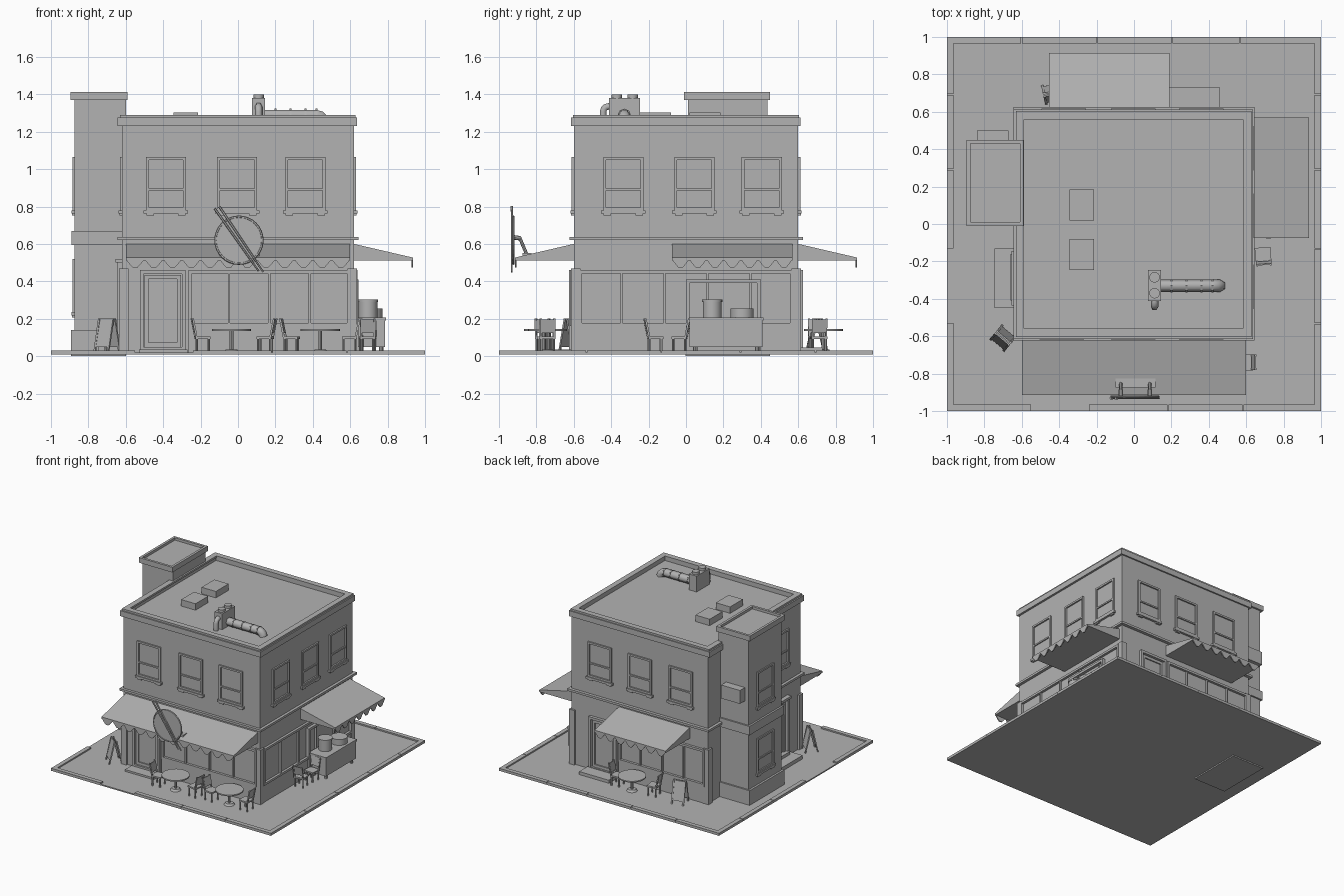
import bpy, bmesh, math
from mathutils import Matrix, Vector

if "Cube" in bpy.data.objects:
    bpy.data.objects.remove(bpy.data.objects["Cube"])

I = Matrix.Identity(4)

def finish(name, bm, M=I, smooth=False):
    bmesh.ops.transform(bm, matrix=M, verts=bm.verts)
    bmesh.ops.recalc_face_normals(bm, faces=bm.faces)
    me = bpy.data.meshes.new(name)
    bm.to_mesh(me)
    bm.free()
    ob = bpy.data.objects.new(name, me)
    bpy.context.collection.objects.link(ob)
    if smooth:
        bpy.ops.object.select_all(action='DESELECT')
        ob.select_set(True)
        bpy.context.view_layer.objects.active = ob
        bpy.ops.object.shade_smooth_by_angle(angle=math.radians(40))
    return ob

def box(name, x0, x1, y0, y1, z0, z1, M=I):
    bm = bmesh.new()
    T = Matrix.Translation(((x0+x1)/2, (y0+y1)/2, (z0+z1)/2)) @ Matrix.Diagonal((abs(x1-x0), abs(y1-y0), z1-z0, 1))
    bmesh.ops.create_cube(bm, size=1, matrix=T)
    return finish(name, bm, M)

def rod(name, p, q, r, n=16, r2=None, M=I):
    p, q = Vector(p), Vector(q)
    T = Matrix.Translation((p+q)/2) @ (q-p).to_track_quat('Z', 'Y').to_matrix().to_4x4()
    bm = bmesh.new()
    bmesh.ops.create_cone(bm, cap_ends=True, segments=n, radius1=r, radius2=r if r2 is None else r2,
                          depth=(q-p).length, matrix=T)
    return finish(name, bm, M, n > 8)

def extrude(name, pts, vec, M=I):
    bm = bmesh.new()
    f = bm.faces.new([bm.verts.new(p) for p in pts])
    r = bmesh.ops.extrude_face_region(bm, geom=[f])
    bmesh.ops.translate(bm, vec=vec, verts=[v for v in r['geom'] if isinstance(v, bmesh.types.BMVert)])
    return finish(name, bm, M)

def ring(name, x0, x1, y0, y1, z0, z1, w):
    box(name + "_front", x0, x1, y0, y0+w, z0, z1)
    box(name + "_back", x0, x1, y1-w, y1, z0, z1)
    box(name + "_left", x0, x0+w, y0+w, y1-w, z0, z1)
    box(name + "_right", x1-w, x1, y0+w, y1-w, z0, z1)

# Wall frames: local x runs along the wall (world x or y), local y points outward
WALLS = {
    "front": Matrix(((1, 0, 0, 0), (0, -1, 0, -.6), (0, 0, 1, 0), (0, 0, 0, 1))),
    "back": Matrix(((1, 0, 0, 0), (0, 1, 0, .6), (0, 0, 1, 0), (0, 0, 0, 1))),
    "right": Matrix(((0, 1, 0, .62), (1, 0, 0, 0), (0, 0, 1, 0), (0, 0, 0, 1))),
    "left": Matrix(((0, -1, 0, -.62), (1, 0, 0, 0), (0, 0, 1, 0), (0, 0, 0, 1))),
    "tower": Matrix(((0, -1, 0, -.873), (1, 0, 0, 0), (0, 0, 1, 0), (0, 0, 0, 1))),
}

def frame(name, W, u0, u1, z0, z1, w, d):
    box(name + "_jamb_a", u0, u0+w, 0, d, z0, z1, W)
    box(name + "_jamb_b", u1-w, u1, 0, d, z0, z1, W)
    box(name + "_head", u0+w, u1-w, 0, d, z1-w, z1, W)
    box(name + "_foot", u0+w, u1-w, 0, d, z0, z0+w, W)

def window(side, c, z0=.78, z1=1.065, hw=.107):
    W = WALLS[side]
    frame(side + "_window_frame", W, c-hw, c+hw, z0, z1, .015, .012)
    box(side + "_window_bar", c-hw+.015, c+hw-.015, 0, .009, z0+.105, z0+.117, W)
    box(side + "_window_sill", c-hw-.012, c+hw+.012, 0, .018, z0-.018, z0, W)
    for s in (-1, 1):
        box(side + "_sill_bracket", c+s*.085-.02, c+s*.085+.02, 0, .014, z0-.028, z0-.018, W)

def door(side, u0, u1, z1=.46):
    W = WALLS[side]
    frame(side + "_door_frame", W, u0, u1, .03, z1, .02, .025)
    frame(side + "_door_leaf", W, u0+.025, u1-.025, .05, z1-.025, .022, .01)

def storefront(side, u0, u1, panes):
    W = WALLS[side]
    box(side + "_shop_base", u0, u1, 0, .012, .02, .165, W)
    frame(side + "_shop_frame", W, u0, u1, .16, .46, .018, .02)
    for i in range(1, panes):
        u = u0 + (u1-u0)*i/panes
        box(side + "_shop_mullion", u-.006, u+.006, 0, .015, .178, .442, W)

def awning(side, u0, u1, n):
    W = WALLS[side]
    extrude(side + "_awning", [(u0, 0, .6), (u0, .315, .527), (u0, .315, .512), (u0, 0, .512)], (u1-u0, 0, 0), W)
    s = (u1-u0)/n
    for i in range(n):
        a = u0 + i*s
        pts = [(a+s*t, .307, .518-h) for t, h in ((0, 0), (.2, .026), (.38, .045), (.62, .045), (.8, .026), (1, 0))]
        extrude(side + "_awning_scallop", pts, (0, .008, 0), W)

# Pavement and kerb, with dropped kerb gaps at front and left
box("pavement", -1, 1, -1, 1, .01, .02)
for a, b in ((-1, -.55), (-.24, .18), (.185, .58), (.585, 1)):
    box("front_kerb", a, b, -1, -.965, .012, .031)
for a, b in ((-1, -.605), (-.6, -.2), (-.195, .2), (.205, .565), (.57, 1)):
    box("back_kerb", a, b, .965, 1, .012, .031)
for a, b in ((-.965, -.53), (-.13, .29), (.295, .69), (.695, .965)):
    box("left_kerb", -1, -.965, a, b, .012, .031)
for a, b in ((-.965, -.535), (-.53, -.135), (-.13, .29), (.295, .69), (.695, .965)):
    box("right_kerb", .965, 1, a, b, .012, .031)

# Main building
box("building_walls", -.62, .62, -.6, .6, .012, 1.25)
ring("cornice", -.643, .637, -.615, .612, 1.23, 1.275, .05)
ring("parapet", -.632, .627, -.605, .604, 1.275, 1.29, .045)
ring("belt_ledge", -.643, .643, -.622, .625, .62, .638, .03)
for x in (-.61, .61):
    for y in (-.59, .59):
        box("corner_pier", x-.025, x+.025, y-.025, y+.025, .02, .468)

# Upper windows
for side, cs in (("front", (-.385, -.005, .36)), ("back", (-.375, -.005, .36)),
                 ("right", (-.335, .045, .405)), ("left", (-.335,))):
    for c in cs:
        window(side, c)

# Shop fronts and doors
door("front", -.525, -.28)
storefront("front", -.265, .6, 4)
storefront("right", -.575, .575, 5)
frame("hatch_frame", WALLS["right"], 0, .4, .03, .41, .02, .024)
door("back", .2, .45)
storefront("back", -.6, .185, 4)
door("left", -.42, -.16, .52)
box("left_door_surround", -.435, -.145, 0, .035, .5, .52, WALLS["left"])
box("left_lower_step", -.745, -.62, -.45, -.13, .01, .05)
box("left_upper_step", -.66, -.62, -.41, -.16, .05, .075)
box("front_step", -.53, -.27, -.71, -.6, .01, .035)
box("back_step", .19, .46, .6, .73, .01, .045)
awning("front", -.6, .6, 12)
awning("right", -.075, .57, 7)
awning("back", -.455, .19, 7)

# Corner tower
box("tower_shaft", -.875, -.6, .01, .435, .03, 1.38)
box("tower_plinth", -.892, -.6, -.003, .448, 0, .14)
box("tower_belt", -.89, -.6, -.003, .448, .595, .668)
ring("tower_cap", -.895, -.59, -.01, .45, 1.37, 1.412, .02)
box("tower_roof", -.88, -.6, .005, .44, 1.38, 1.392)
window("tower", .225)
window("tower", .225, .235, .52)
box("wall_unit", -.84, -.67, .43, .5, .86, .97)

# Roof details
for y in (.02, -.245):
    box("roof_hatch", -.345, -.215, y, y+.165, 1.25, 1.303)
box("vent_box", .075, .145, -.412, -.245, 1.25, 1.38)
for y in (-.285, -.37):
    rod("vent_cap", (.11, y, 1.37), (.11, y, 1.4), .028)

def tube(name, pts, r):
    cu = bpy.data.curves.new(name, 'CURVE')
    cu.dimensions = '3D'
    cu.bevel_depth, cu.bevel_resolution, cu.use_fill_caps = r, 1, True
    sp = cu.splines.new('POLY')
    sp.points.add(len(pts)-1)
    for p, c in zip(sp.points, pts):
        p.co = (*c, 1)
    ob = bpy.data.objects.new(name, cu)
    bpy.context.collection.objects.link(ob)
    bpy.ops.object.select_all(action='DESELECT')
    ob.select_set(True)
    bpy.context.view_layer.objects.active = ob
    bpy.ops.object.convert(target='MESH')

arc = [math.radians(a) for a in (0, 30, 60, 90)]
tube("roof_duct", [(.14, -.33, 1.287)] + [(.42+.04*math.sin(a), -.33, 1.25+.037*math.cos(a)) for a in arc], .033)
for x in (.2, .28, .36, .42):
    rod("duct_collar", (x-.005, -.33, 1.287), (x+.005, -.33, 1.287), .036, 8)
tube("vent_elbow", [(.11, -.405, 1.335)] + [(.11, -.415-.028*math.sin(a), 1.307+.028*math.cos(a)) for a in arc]
     + [(.11, -.443, 1.25)], .02)

# Round hanging sign with two sticks
rod("sign_disc", (.005, -.918, .62), (.005, -.926, .62), .125, 32)
bpy.ops.mesh.primitive_torus_add(location=(.005, -.922, .62), rotation=(math.pi/2, 0, 0), major_radius=.125,
                                 minor_radius=.007, major_segments=32, minor_segments=6)
bpy.context.object.name = "sign_rim"
rod("sign_stick_a", (-.125, -.931, .79), (.11, -.931, .455), .007, 6, .005)
rod("sign_stick_b", (-.1, -.931, .8), (.135, -.931, .45), .007, 6, .005)
for x in (-.07, .085):
    rod("sign_arm", (x, -.92, .635), (x, -.885, .63), .012, 8)
    rod("sign_strut", (x, -.89, .635), (x, -.85, .54), .009, 8)
box("sign_foot", -.1, .115, -.875, -.825, .535, .552)

# Food cart with pots
box("cart_body", .635, .785, .02, .41, .05, .19)
box("cart_top", .63, .79, .015, .415, .19, .207)
for x in (.66, .765):
    for y in (.05, .38):
        rod("cart_foot", (x, y, .02), (x, y, .05), .012, 8)
rod("tall_pot", (.695, .14, .207), (.695, .14, .295), .05, 24)
rod("tall_pot_lid", (.695, .14, .29), (.695, .14, .302), .054, 24)
rod("low_pot", (.71, .3, .207), (.71, .3, .255), .062, 24)

# Tables, chairs and boards
def place(x, y, deg):
    return Matrix.Translation((x, y, 0)) @ Matrix.Rotation(math.radians(deg), 4, 'Z')

def table(x, y):
    rod("table_top", (x, y, .134), (x, y, .144), .105, 24)
    rod("table_post", (x, y, .03), (x, y, .135), .01, 8)
    rod("table_foot", (x, y, .018), (x, y, .036), .042, 16, .03)

def chair(x, y, deg):
    M = place(x, y, deg)
    box("chair_seat", -.04, .04, -.042, .042, .092, .104, M)
    for s in (-1, 1):
        for u in (-.032, .032):
            rod("chair_leg", (u, s*.034, .018), (u, s*.034, .094), .006, 6, M=M)
        extrude("chair_back_post", [(-.04, s*.036-.005, .1), (-.03, s*.036-.005, .1), (-.05, s*.036-.005, .2),
                                    (-.06, s*.036-.005, .2)], (0, .01, 0), M)
    extrude("chair_back", [(-.041, -.034, .125), (-.034, -.034, .125), (-.048, -.034, .195), (-.055, -.034, .195)],
            (0, .068, 0), M)

def board(x, y, deg):
    M = place(x, y, deg)
    for s in (-1, 1):
        extrude("board_panel", [(-.052, s*.045, .05), (-.052, s*.037, .05), (-.052, s*.002, .2), (-.052, s*.01, .2)],
                (.104, 0, 0), M)
        for u in (-.052, .04):
            extrude("board_leg", [(u, s*.053, .018), (u, s*.045, .018), (u, s*.003, .202), (u, s*.013, .202)],
                    (.012, 0, 0), M)

table(-.035, -.76)
table(.44, -.74)
table(-.024, .735)
for x, y, d in ((-.19, -.76, 5), (.145, -.76, 170), (.285, -.75, -8), (.595, -.74, 180),
                (.69, -.165, 95), (.695, -.035, 265), (.125, .71, 185), (-.2, .7, 8)):
    chair(x, y, d)
board(-.7, -.61, -40)
board(-.435, .7, 12)

# One darker grey for the whole model
grey = bpy.data.materials.new("mid_grey")
grey.diffuse_color = (.45, .45, .45, 1)
grey.use_nodes = True
grey.node_tree.nodes["Principled BSDF"].inputs["Base Color"].default_value = grey.diffuse_color
for ob in bpy.data.objects:
    ob.data.materials.append(grey)
